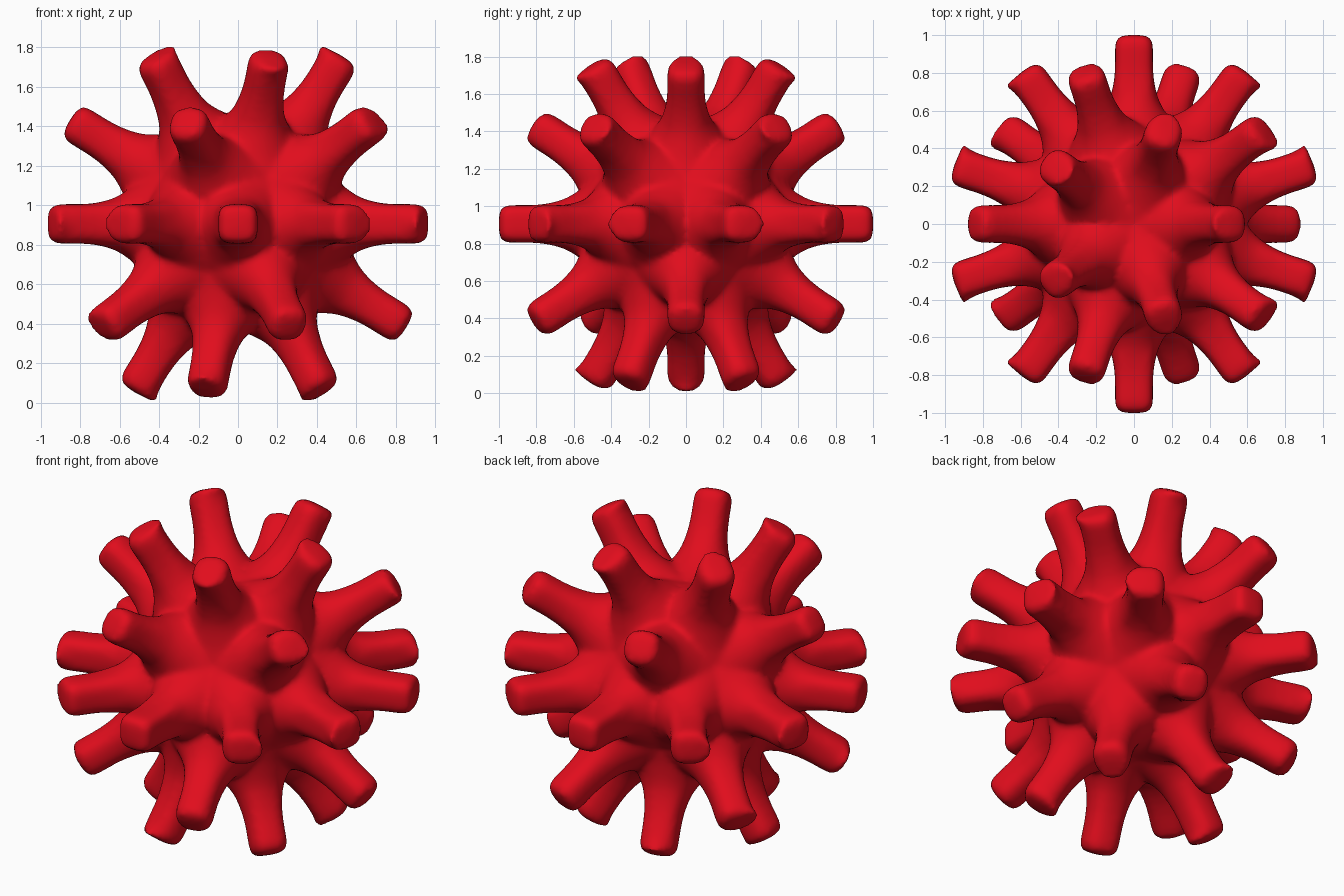
import bpy, bmesh
from math import sin, cos, pi, radians
from mathutils import Vector, Matrix

if "Cube" in bpy.data.objects:
    bpy.data.objects.remove(bpy.data.objects["Cube"])

CENTRE = Vector((0, 0, 0.905))
SIDES = 32

# (radius, distance from centre): flared root, straight shaft, rounded tip
ROOT = [(0.30, 0.425), (0.25, 0.487), (0.215, 0.525), (0.185, 0.565), (0.155, 0.61),
        (0.132, 0.655), (0.115, 0.71), (0.104, 0.77), (0.10, 0.83), (0.10, 0.89)]
TIP = [(0.10, 0.935), (0.096, 0.967), (0.082, 0.988), (0.055, 0.998)]
# the same tip rows where the rim is drawn out to a sharp corner
CORNER = [(0.106, 0.942), (0.116, 0.972), (0.124, 0.992), (0.07, 0.995)]


def direction(azimuth, latitude):
    a, b = radians(azimuth), radians(latitude)
    return Vector((cos(a) * cos(b), sin(a) * cos(b), sin(b)))


def add_spike(bm, axis, corner, power):
    """Flared spike along axis; corner = side where the tip rim is pointed."""
    u = Vector((0, 0, 1))
    u = (u - axis * u.dot(axis)).normalized()
    v = axis.cross(u)
    if corner:
        corner = (corner - axis * corner.dot(axis)).normalized()
    rings = []
    for i, (r, d) in enumerate(ROOT + TIP):
        ring = []
        for k in range(SIDES):
            c, s = cos(2 * pi * k / SIDES), sin(2 * pi * k / SIDES)
            side = u * c + v * s
            rr, dd = r, d
            # squarish shaft blending to a round root
            if r < 0.14:
                blend = min(1, (0.14 - r) / 0.035)
                square = (abs(c) ** power + abs(s) ** power) ** (-1 / power)
                rr *= 1 + blend * (square - 1)
            j = i - len(ROOT)
            if corner and j >= 0:
                w = max(0, side.dot(corner)) ** 4
                rr += (CORNER[j][0] - rr) * w
                dd += (CORNER[j][1] - dd) * w
            ring.append(bm.verts.new(CENTRE + axis * dd + side * rr))
        rings.append(ring)
    base = bm.verts.new(CENTRE + axis * 0.2)
    end = bm.verts.new(CENTRE + axis * 1.002)
    for k in range(SIDES):
        n = (k + 1) % SIDES
        bm.faces.new((base, rings[0][n], rings[0][k]))
        bm.faces.new((end, rings[-1][k], rings[-1][n]))
        for a, b in zip(rings, rings[1:]):
            bm.faces.new((a[k], a[n], b[n], b[k]))


# 30 spike directions: two rings of five above, ten around, two rings below
spikes = []
for k in range(5):
    az = 72 * k
    d = direction(az, 58.283)
    inward = k in (0, 2, 3)
    spikes.append((d, Vector((0, 0, 1 if inward else -1)), 2.6))
    az = 36 + 72 * k
    d = direction(az, 31.717)
    pointed = k in (0, 4)
    spikes.append((d, Vector((1, -1 if d.y > 0 else 1, -0.3)) if pointed else None, 2.6))
spikes += [(-d, -c if c else None, p) for d, c, p in spikes]
for k in range(10):
    d = direction(18 + 36 * k, 0)
    if abs(d.x) > 0.9:
        c = Vector((0, d.y, 0))
    elif abs(d.x) > 0.5:
        c = Vector((d.x, 0, 0))
    else:
        c = None
    spikes.append((d, c, 3.2 if c else 4))

# core ball plus all spikes
bm = bmesh.new()
bmesh.ops.create_icosphere(bm, subdivisions=4, radius=0.535,
                           matrix=Matrix.Translation(CENTRE))
for axis, corner, power in spikes:
    add_spike(bm, axis, corner, power)
bmesh.ops.recalc_face_normals(bm, faces=bm.faces)
mesh = bpy.data.meshes.new("spiked_ball")
bm.to_mesh(mesh)
bm.free()
for p in mesh.polygons:
    p.use_smooth = True
ball = bpy.data.objects.new("spiked_ball", mesh)
bpy.context.collection.objects.link(ball)

# fuse into one skin and soften the joins
fuse = ball.modifiers.new("fuse", 'REMESH')
fuse.mode = 'VOXEL'
fuse.voxel_size = 0.018
fuse.use_smooth_shade = True
soften = ball.modifiers.new("soften", 'SMOOTH')
soften.factor = 0.5
soften.iterations = 5

red = bpy.data.materials.new("red")
red.diffuse_color = (0.75, 0.004, 0.012, 1)
red.use_nodes = True
red.node_tree.nodes["Principled BSDF"].inputs["Base Color"].default_value = red.diffuse_color
mesh.materials.append(red)
